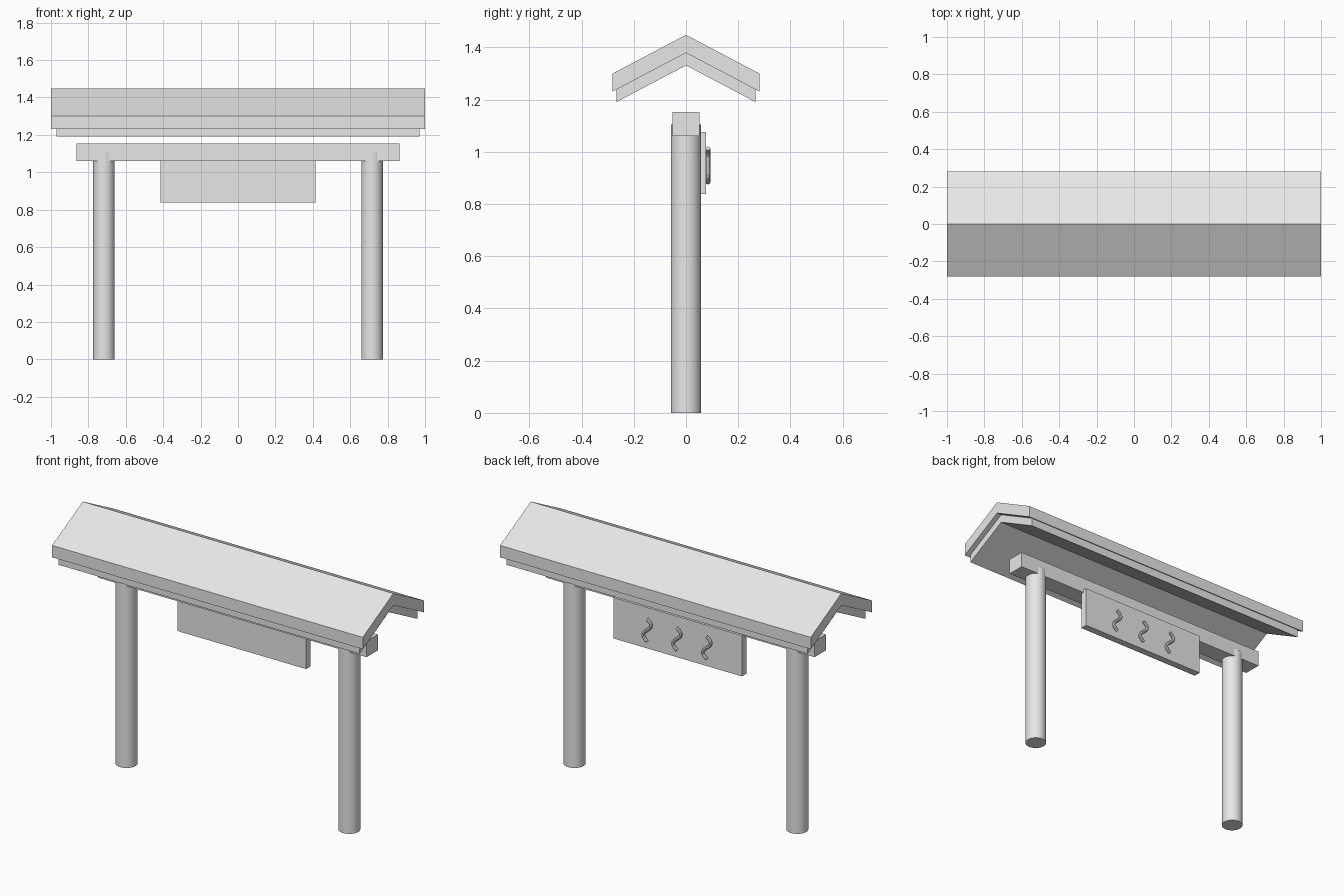
import bpy
import bmesh
import math

cube = bpy.data.objects.get("Cube")
if cube:
    bpy.data.objects.remove(cube, do_unlink=True)

# Single plain material
grey = bpy.data.materials.new("light grey")
grey.use_nodes = True
COLOUR = (0.8, 0.8, 0.8, 1)
grey.diffuse_color = COLOUR
grey.node_tree.nodes["Principled BSDF"].inputs["Base Color"].default_value = COLOUR


def add_object(name, data):
    obj = bpy.data.objects.new(name, data)
    bpy.context.collection.objects.link(obj)
    data.materials.append(grey)
    return obj


def prism(name, profile, half_x):
    """Extrude a (y, z) profile along x, symmetric about x = 0."""
    bm = bmesh.new()
    face = bm.faces.new([bm.verts.new((-half_x, y, z)) for y, z in profile])
    out = bmesh.ops.extrude_face_region(bm, geom=[face])
    verts = [v for v in out["geom"] if isinstance(v, bmesh.types.BMVert)]
    bmesh.ops.translate(bm, verts=verts, vec=(2 * half_x, 0, 0))
    bmesh.ops.recalc_face_normals(bm, faces=bm.faces)
    mesh = bpy.data.meshes.new(name)
    bm.to_mesh(mesh)
    bm.free()
    return add_object(name, mesh)


def box(name, half_x, y0, y1, z0, z1):
    return prism(name, [(y0, z0), (y1, z0), (y1, z1), (y0, z1)], half_x)


def gable(name, half_x, half_y, ridge, thickness, slope=0.527):
    """Bent slab with vertical eave edges."""
    eave = ridge - slope * half_y
    top = [(-half_y, eave), (0, ridge), (half_y, eave)]
    under = [(y, z - thickness) for y, z in reversed(top)]
    return prism(name, top + under, half_x)


# Roof and the slightly smaller lining beneath it
gable("roof", 1.0, 0.281, 1.448, 0.069)
gable("roof_lining", 0.97, 0.267, 1.379, 0.048)

# Cross beam and sign board
box("cross_beam", 0.864, -0.052, 0.052, 1.061, 1.153)
box("sign_board", 0.414, 0.035, 0.077, 0.838, 1.076)

# Round posts
POST_HEIGHT = 1.105
for side, sign in (("right", -1), ("left", 1)):
    bpy.ops.mesh.primitive_cylinder_add(
        vertices=32, radius=0.058, depth=POST_HEIGHT,
        location=(sign * 0.717, 0, POST_HEIGHT / 2))
    post = bpy.context.object
    post.name = side + "_post"
    post.data.materials.append(grey)
    bpy.ops.object.shade_smooth_by_angle()

# Three wavy tubes on the back of the sign board
STEPS = 12
for number, x in enumerate((-0.192, 0, 0.192), 1):
    name = f"wavy_tube_{number}"
    curve = bpy.data.curves.new(name, "CURVE")
    curve.dimensions = "3D"
    curve.bevel_depth = 0.009
    curve.bevel_resolution = 2
    curve.use_fill_caps = True
    spline = curve.splines.new("POLY")
    spline.points.add(STEPS)
    for i, point in enumerate(spline.points):
        t = i / STEPS
        wave = -0.026 * math.sin(math.tau * t)
        point.co = (x + wave, 0.084, 1.013 - 0.131 * t, 1)
    spline.use_smooth = False
    tube = add_object(name, curve)
    bpy.ops.object.select_all(action="DESELECT")
    tube.select_set(True)
    bpy.context.view_layer.objects.active = tube
    bpy.ops.object.convert(target="MESH")
